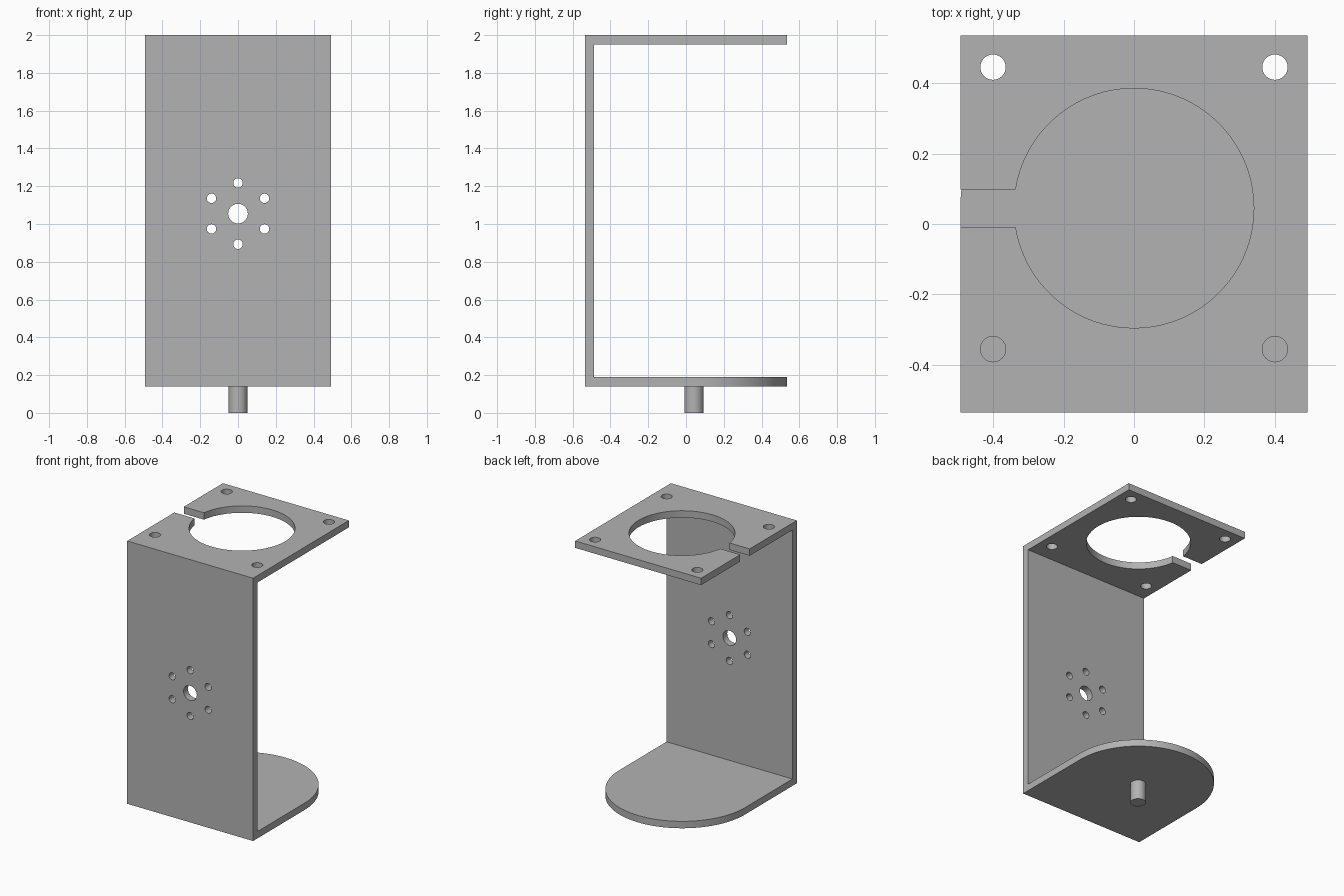
import bpy, bmesh, math
from mathutils import Matrix, Vector

if "Cube" in bpy.data.objects:
    bpy.data.objects.remove(bpy.data.objects["Cube"])

W, D = 0.493, 0.535           # half width and half depth
Z0, Z1, T = 0.14, 2.0, 0.049  # bracket bottom, top, sheet thickness
CY = 0.042                    # axis of the ring opening, rounded end and peg

steel = bpy.data.materials.new("grey_steel")
steel.diffuse_color = (0.45, 0.45, 0.45, 1)
steel.use_nodes = True
steel.node_tree.nodes["Principled BSDF"].inputs["Base Color"].default_value = steel.diffuse_color


def prism(name, pts, axis, lo, hi):
    """Extrude a closed 2D outline along x (pts are y,z), y (x,z) or z (x,y)."""
    def place(p, h):
        v = list(p)
        v.insert("xyz".index(axis), h)
        return v
    bm = bmesh.new()
    a = [bm.verts.new(place(p, lo)) for p in pts]
    b = [bm.verts.new(place(p, hi)) for p in pts]
    bm.faces.new(a)
    bm.faces.new(b)
    for i in range(len(pts)):
        j = (i + 1) % len(pts)
        bm.faces.new((a[i], a[j], b[j], b[i]))
    bmesh.ops.recalc_face_normals(bm, faces=bm.faces)
    me = bpy.data.meshes.new(name)
    bm.to_mesh(me)
    bm.free()
    me.materials.append(steel)
    ob = bpy.data.objects.new(name, me)
    bpy.context.collection.objects.link(ob)
    return ob


def arc(cx, cy, r, start=0, end=360, n=32):
    steps = n if end - start == 360 else n + 1
    return [(cx + r * math.cos(math.radians(start + (end - start) * i / n)),
             cy + r * math.sin(math.radians(start + (end - start) * i / n)))
            for i in range(steps)]


def smooth(ob):
    bpy.ops.object.select_all(action='DESELECT')
    ob.select_set(True)
    bpy.context.view_layer.objects.active = ob
    bpy.ops.object.shade_smooth_by_angle(angle=math.radians(30))


# C-shaped sheet bracket: wall with top and bottom flanges
bracket = prism("bracket", [(-D, Z0), (D, Z0), (D, Z0 + T), (-D + T, Z0 + T),
                            (-D + T, Z1 - T), (D, Z1 - T), (D, Z1), (-D, Z1)],
                'x', -W, W)

cutters = []
# Rounded free end of the bottom flange
cutters.append(prism("round_end_cutter",
                     arc(0, CY, W, 0, 180, 64) + [(-0.7, CY), (-0.7, 0.7), (0.7, 0.7), (0.7, CY)],
                     'z', 0.05, 0.5))
# Ring opening with a slot out to the left edge
a = math.degrees(math.asin(0.053 / 0.34))
cutters.append(prism("ring_opening_cutter",
                     arc(0, CY + 0.003, 0.34, -180 + a, 180 - a, 72) + [(-0.7, 0.098), (-0.7, -0.008)],
                     'z', 1.8, 2.2))
# Corner screw holes
for x in (-0.4, 0.4):
    for y in (-0.355, 0.445):
        cutters.append(prism("corner_hole_cutter", arc(x, y, 0.036), 'z', 1.8, 2.2))
# Wall shaft hole and its ring of six screw holes
ZC = 1.055
cutters.append(prism("shaft_hole_cutter", arc(0, ZC, 0.052), 'y', -0.7, -0.4))
for x, z in arc(0, ZC, 0.162, 30, 390, 6):
    cutters.append(prism("screw_hole_cutter", arc(x, z, 0.025, n=24), 'y', -0.7, -0.4))

for c in cutters:
    c.hide_render = True
    c.hide_set(True)
    m = bracket.modifiers.new(c.name, 'BOOLEAN')
    m.operation, m.solver, m.object = 'DIFFERENCE', 'EXACT', c

# Bake the cuts, then remove the cutters
bpy.context.view_layer.update()
cut = bpy.data.meshes.new_from_object(bracket.evaluated_get(bpy.context.evaluated_depsgraph_get()))
bracket.modifiers.clear()
bracket.data = cut
for c in cutters:
    bpy.data.objects.remove(c)
smooth(bracket)

# Pivot peg under the bottom flange
smooth(prism("pivot_peg", arc(0, CY, 0.051), 'z', 0, Z0))
